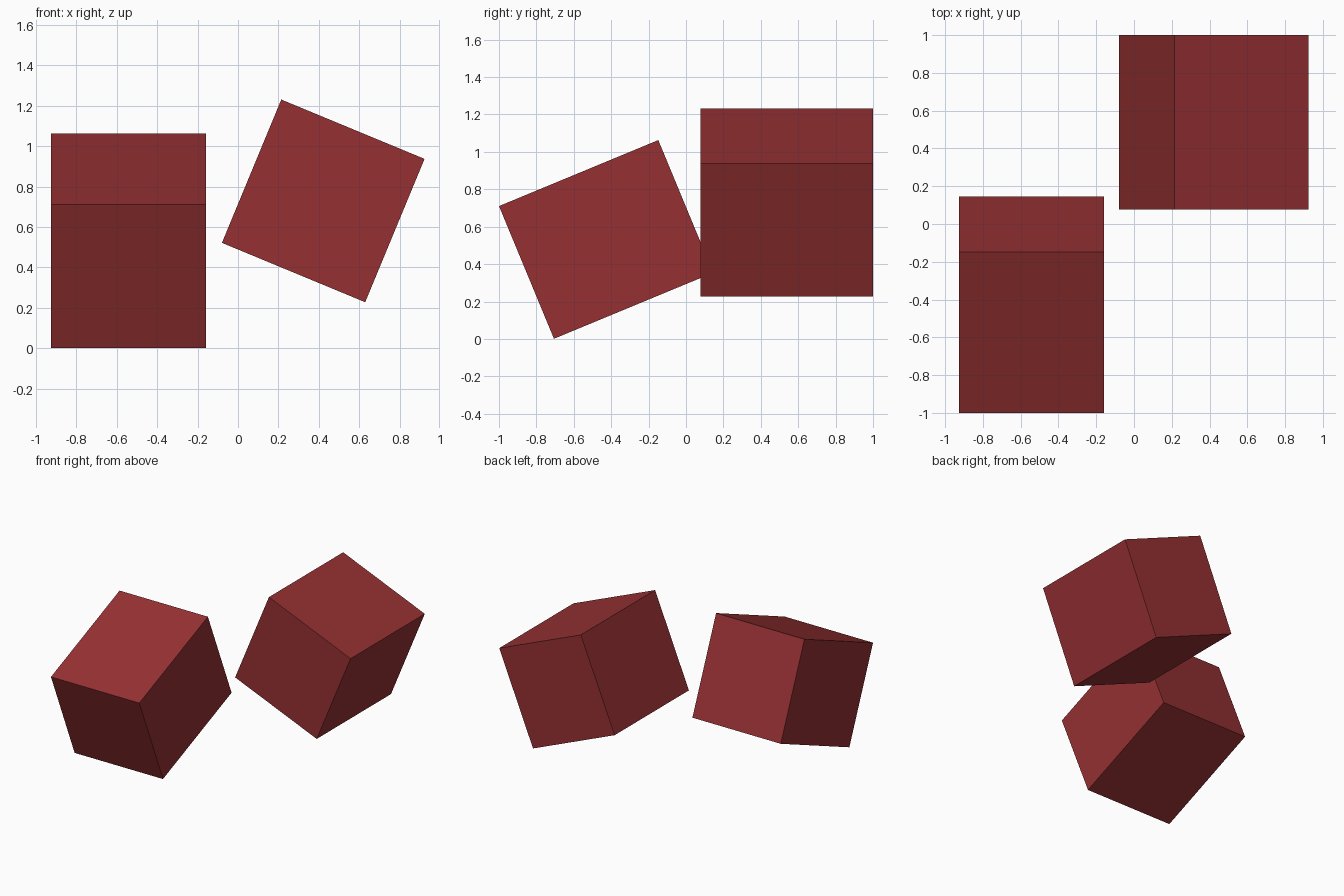
import bpy
import math

# Remove the default object
default = bpy.data.objects.get("Cube")
if default:
    bpy.data.objects.remove(default, do_unlink=True)

# Single dark red material
COLOUR = (0.30, 0.030, 0.032, 1.0)
red = bpy.data.materials.new("dark_red")
red.use_nodes = True
red.diffuse_color = COLOUR
red.node_tree.nodes["Principled BSDF"].inputs["Base Color"].default_value = COLOUR

SIDE, LENGTH = 0.768, 0.922   # square section, longer along its own y
TILT = math.radians(22.5)


def block(name, centre, rotation):
    """A flat-shaded square block, tilted about one axis."""
    bpy.ops.mesh.primitive_cube_add(size=1, location=centre, rotation=rotation)
    obj = bpy.context.object
    obj.name = obj.data.name = name
    obj.scale = (SIDE, LENGTH, SIDE)
    obj.data.materials.append(red)
    return obj


# Front block pitched up at the back, rear block rolled sideways
block("front_block", (-0.542, -0.427, 0.532), (TILT, 0, 0))
block("rear_block", (0.422, 0.539, 0.729), (0, TILT, 0))
